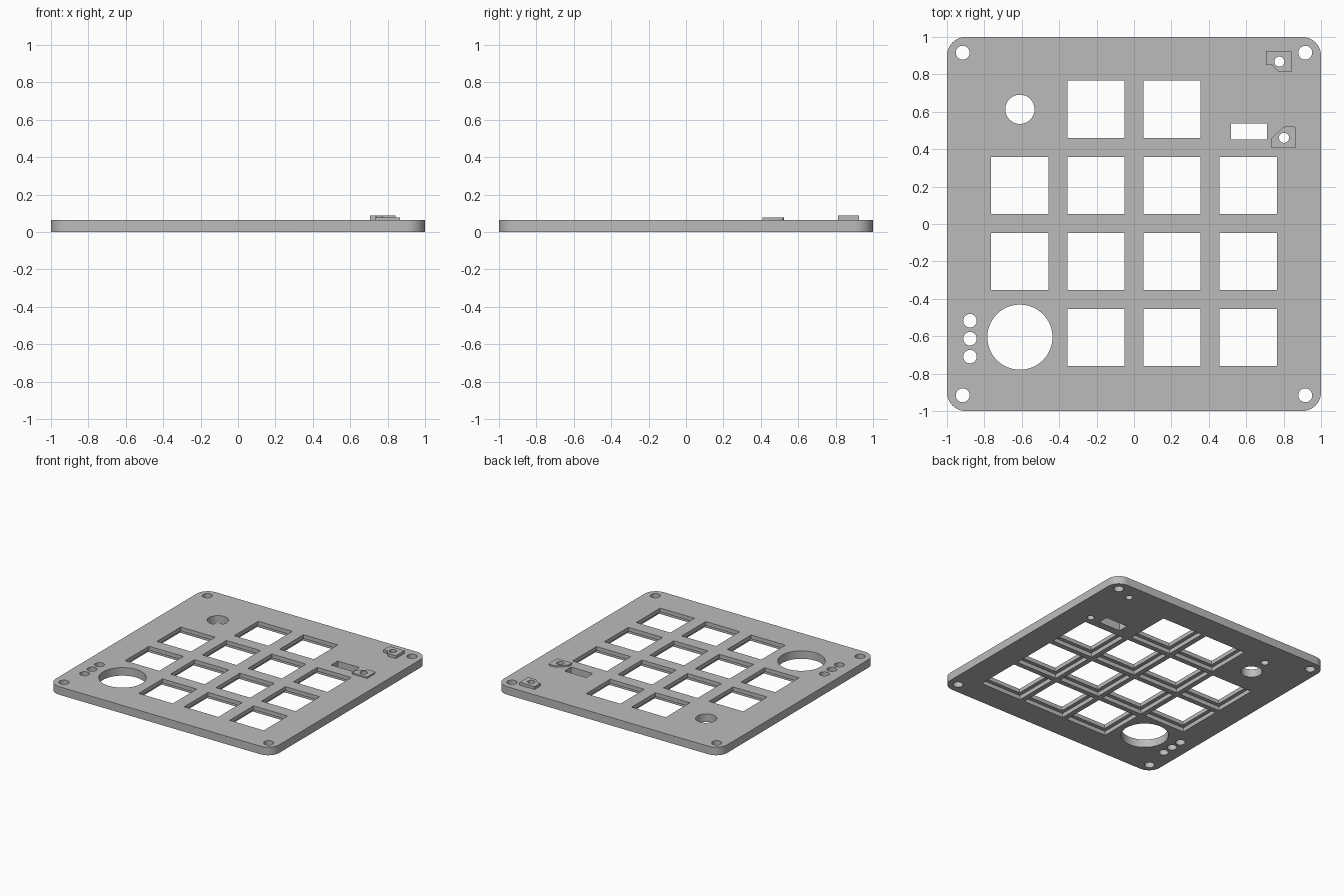
import bpy, bmesh, math

cube = bpy.data.objects.get("Cube")
if cube:
    bpy.data.objects.remove(cube, do_unlink=True)

TOP = 0.065
PITCH = 0.407

grey = bpy.data.materials.new("plain_grey")
grey.use_nodes = True
grey.diffuse_color = (0.5, 0.5, 0.5, 1)
grey.node_tree.nodes["Principled BSDF"].inputs["Base Color"].default_value = (0.5, 0.5, 0.5, 1)


def circle(x, y, r, n=48):
    return [(x + r * math.cos(math.tau * i / n), y + r * math.sin(math.tau * i / n)) for i in range(n)]


def box(x, y, hx, hy):
    return [(x - hx, y - hy), (x + hx, y - hy), (x + hx, y + hy), (x - hx, y + hy)]


def rounded_square(half, r, n=10):
    pts = []
    for q, (sx, sy) in enumerate([(1, 1), (-1, 1), (-1, -1), (1, -1)]):
        for i in range(n + 1):
            a = math.pi / 2 * (q + i / n)
            pts.append((sx * (half - r) + r * math.cos(a), sy * (half - r) + r * math.sin(a)))
    return pts


def prisms(name, outlines, z0, z1):
    """Extrude each counter-clockwise outline from z0 to z1 into one object."""
    bm = bmesh.new()
    for pts in outlines:
        low = [bm.verts.new((x, y, z0)) for x, y in pts]
        high = [bm.verts.new((x, y, z1)) for x, y in pts]
        bm.faces.new(low[::-1])
        bm.faces.new(high)
        for i in range(len(pts)):
            j = (i + 1) % len(pts)
            bm.faces.new((low[i], low[j], high[j], high[i]))
    mesh = bpy.data.meshes.new(name)
    bm.to_mesh(mesh)
    bm.free()
    mesh.materials.append(grey)
    obj = bpy.data.objects.new(name, mesh)
    bpy.context.collection.objects.link(obj)
    return obj


def cut(obj, cutters):
    for c in cutters:
        mod = obj.modifiers.new("cut", 'BOOLEAN')
        mod.operation = 'DIFFERENCE'
        mod.solver = 'EXACT'
        mod.object = c
    bpy.context.view_layer.update()
    graph = bpy.context.evaluated_depsgraph_get()
    mesh = bpy.data.meshes.new_from_object(obj.evaluated_get(graph))
    obj.modifiers.clear()
    obj.data = mesh


# Key openings: a four by four grid without two of its left spaces and the back right one
keys = [((c - 1.5) * PITCH, (r - 1.5) * PITCH + 0.003)
        for r in range(4) for c in range(4) if (c, r) not in [(0, 0), (0, 3), (3, 3)]]

# Through openings
mount_holes = [(0.777, 0.868), (0.802, 0.461)]
openings = [box(x, y, 0.153, 0.153) for x, y in keys]
openings += [circle(sx * 0.916, sy * 0.916, 0.037) for sx in (-1, 1) for sy in (-1, 1)]
openings += [circle(-0.877, -0.613 + i * 0.096, 0.036) for i in (-1, 0, 1)]
openings += [circle(-0.61, -0.605, 0.174, 80), circle(-0.61, 0.613, 0.078)]
openings += [box(0.615, 0.494, 0.097, 0.042)]
openings += [circle(x, y, 0.027, 32) for x, y in mount_holes]
through = prisms("through_cutter", openings, -0.1, 0.2)

# Underside ledges around the keys and a blind locating hole
ledges = [box(x, y, 0.183, 0.183) for x, y in keys] + [circle(-0.6, 0.775, 0.03, 32)]
under = prisms("underside_cutter", ledges, -0.1, 0.033)

# Main plate
plate = prisms("plate", [rounded_square(1.0, 0.1)], 0, TOP)
cut(plate, [under, through])

# Raised screw pads
back_pad = prisms("back_screw_pad", [[(0.707, 0.85), (0.738, 0.85), (0.772, 0.814), (0.842, 0.814),
                                      (0.842, 0.925), (0.707, 0.925)]], TOP - 0.005, 0.088)
front_pad = prisms("front_screw_pad", [[(0.733, 0.41), (0.867, 0.41), (0.867, 0.507), (0.862, 0.518),
                                        (0.851, 0.523), (0.81, 0.523), (0.797, 0.517), (0.733, 0.457)]],
                   TOP - 0.005, 0.077)
cut(back_pad, [through])
cut(front_pad, [through])

for helper in (through, under):
    bpy.data.objects.remove(helper, do_unlink=True)

# Smooth round walls, keep crisp edges
bpy.ops.object.select_all(action='DESELECT')
for obj in (plate, back_pad, front_pad):
    obj.select_set(True)
bpy.context.view_layer.objects.active = plate
bpy.ops.object.shade_smooth_by_angle(angle=math.radians(30))
